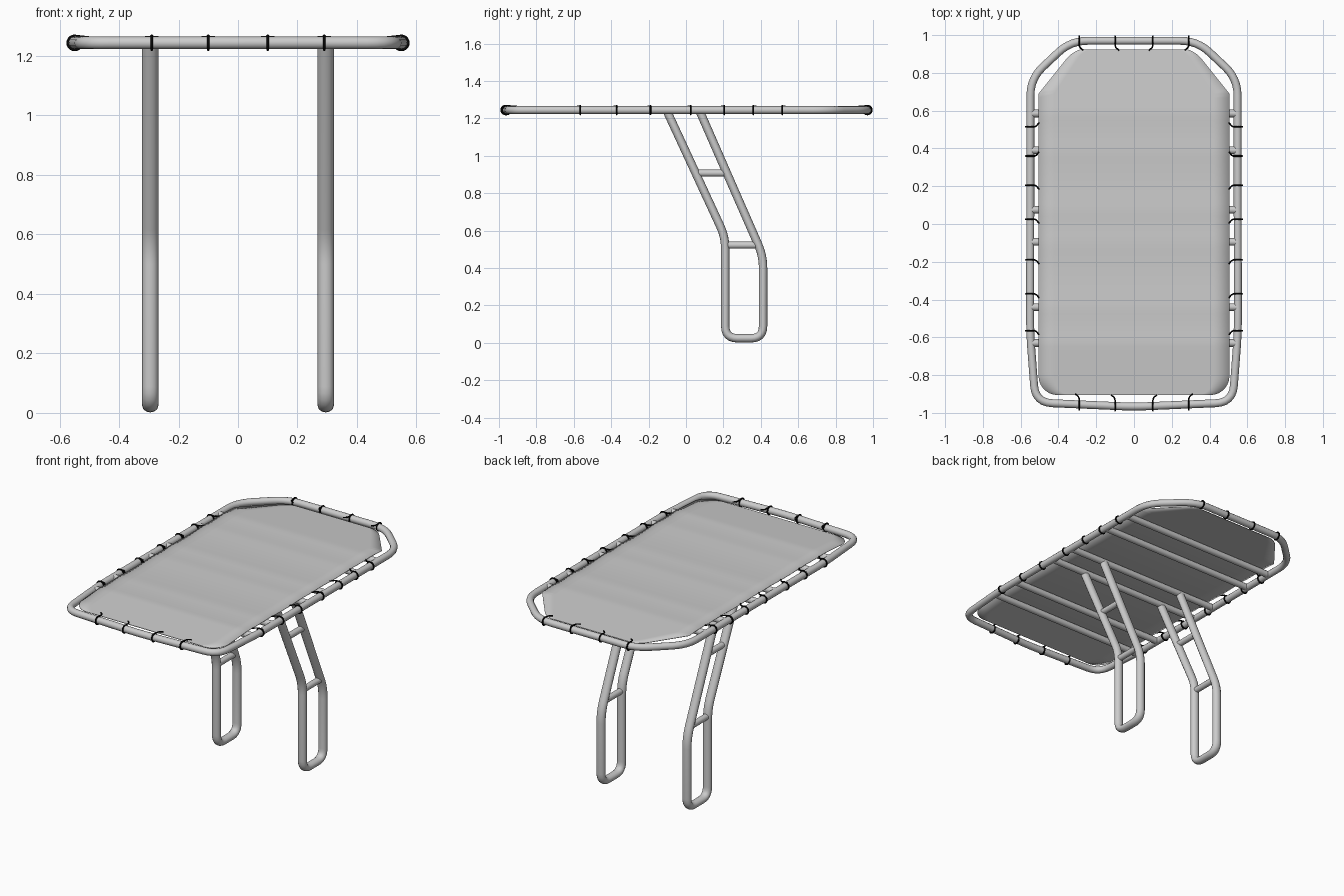
import bpy, bmesh, math
from mathutils import Vector as V

if "Cube" in bpy.data.objects:
    bpy.data.objects.remove(bpy.data.objects["Cube"])


def material(name, c):
    m = bpy.data.materials.new(name)
    m.diffuse_color = (c, c, c, 1)
    m.use_nodes = True
    m.node_tree.nodes["Principled BSDF"].inputs["Base Color"].default_value = m.diffuse_color
    return m


METAL = material("grey metal", 0.6)
CLOTH = material("grey canvas", 0.6)
ROPE = material("black rope", 0.002)
ZF = 1.244  # height of the top frame


def fillet(pts, r, cyclic=False):
    """Round the corners of a polyline."""
    pts, out, n = [V(p) for p in pts], [], len(pts)
    for i, p in enumerate(pts):
        if not cyclic and i in (0, n - 1):
            out.append(p)
            continue
        a, b = pts[i - 1] - p, pts[(i + 1) % n] - p
        a = p + a.normalized() * min(r, a.length * 0.45)
        b = p + b.normalized() * min(r, b.length * 0.45)
        for k in range(7):
            t = k / 6
            out.append(a * (1 - t) ** 2 + p * 2 * t * (1 - t) + b * t * t)
    return out


def tube(name, paths, r, mat, cyclic=False, sx=1.0, dx=0.0, res=4):
    """Sweep a round section along one or more paths; sx widens, dx shifts in x."""
    cu = bpy.data.curves.new(name, 'CURVE')
    cu.dimensions = '3D'
    cu.bevel_depth, cu.bevel_resolution, cu.use_fill_caps = r, res, True
    for path in paths:
        s = cu.splines.new('POLY')
        s.points.add(len(path) - 1)
        for q, p in zip(s.points, path):
            q.co = (*p, 1)
        s.use_cyclic_u = cyclic
        s.use_smooth = True
    tmp = bpy.data.objects.new(name + "_path", cu)
    bpy.context.collection.objects.link(tmp)
    dg = bpy.context.evaluated_depsgraph_get()
    me = bpy.data.meshes.new_from_object(tmp.evaluated_get(dg))
    bpy.data.objects.remove(tmp)
    for v in me.vertices:
        v.co.x = v.co.x * sx + dx
    me.materials.clear()
    me.materials.append(mat)
    ob = bpy.data.objects.new(name, me)
    bpy.context.collection.objects.link(ob)
    return ob


# Top frame: one closed bent tube
half = [(0.335, 0.97), (0.548, 0.77), (0.55, -0.58), (0.522, -0.945)]
outline = [(x, y, ZF) for x, y in half] + [(0, -0.968, ZF)]
outline += [(-x, y, ZF) for x, y in reversed(half)]
tube("top_frame", [fillet(outline, 0.09, True)], 0.021, METAL, True)

# Cross bars under the canvas
BARS = [-0.63, -0.44, -0.095, 0.075, 0.39, 0.585]
for i, y in enumerate(BARS):
    tube(f"cross_bar_{i + 1}", [[(-0.545, y, ZF), (0.545, y, ZF)]], 0.02, METAL)

# Leg loops with two rungs each
for side, dx in (("left", -0.295), ("right", 0.295)):
    loop = [(0, -0.1, 1.235), (0, 0.21, 0.565), (0, 0.21, 0.024),
            (0, 0.412, 0.024), (0, 0.412, 0.465), (0, 0.075, 1.235)]
    tube(side + "_leg", [fillet(loop, 0.065)], 0.0225, METAL, sx=1.2, dx=dx)
    rungs = [[(0, 0.06, 0.907), (0, 0.21, 0.907)],
             [(0, 0.225, 0.522), (0, 0.38, 0.522)]]
    tube(side + "_leg_rungs", rungs, 0.019, METAL, dx=dx)


# Canvas sheet: rows of varying half width, drooping past the end bars
Y0, Y1, W, R = -0.905, 0.925, 0.505, 0.10


def half_width(y):
    if y < Y0 + R:
        d = Y0 + R - y
        return W - R + math.sqrt(max(R * R - d * d, 0))
    w = W - max(0, y - 0.69) * 0.8
    if y > Y1 - 0.05:
        d = (y - Y1 + 0.05) / 0.05
        w -= 0.045 * (1 - math.sqrt(max(1 - d * d, 0)))
    return w


def height(y):
    top = 1.266
    if y > BARS[-1]:
        return top - 0.02 * (y - BARS[-1]) / (Y1 - BARS[-1])
    if y < BARS[0]:
        return top - 0.02 * (BARS[0] - y) / (BARS[0] - Y0)
    for a, b in zip(BARS, BARS[1:]):
        if a <= y <= b:
            return top - 0.012 * (b - a) * math.sin(math.pi * (y - a) / (b - a))


bm = bmesh.new()
rows, N, M = [], 90, 12
for i in range(N + 1):
    y = (Y0 + Y1) / 2 - (Y1 - Y0) / 2 * math.cos(math.pi * i / N)
    w = half_width(y)
    rows.append([bm.verts.new((w * (2 * j / M - 1), y, height(y))) for j in range(M + 1)])
for a, b in zip(rows, rows[1:]):
    for j in range(M):
        bm.faces.new((a[j], a[j + 1], b[j + 1], b[j])).smooth = True
me = bpy.data.meshes.new("canvas")
bm.to_mesh(me)
bm.free()
me.materials.append(CLOTH)
canvas = bpy.data.objects.new("canvas", me)
bpy.context.collection.objects.link(canvas)
sol = canvas.modifiers.new("thickness", 'SOLIDIFY')
sol.thickness, sol.offset = 0.003, -1

# Rope lashings: a ring round the frame and a hooked tail onto the canvas
rings, tails = [], []


def lash(c, out, along, gap):
    c, out, along, up = V((*c, ZF)), V((*out, 0)), V((*along, 0)), V((0, 0, 1))
    rings.append([c + out * 0.0235 * math.cos(t) + up * 0.0235 * math.sin(t)
                  for t in (k * math.tau / 20 for k in range(20))])
    tails.append(fillet([c + up * 0.0235, c - out * (gap - 0.012) + up * 0.02,
                         c - out * (gap + 0.004) + along * 0.022 + up * 0.019], 0.02))


for s in (-1, 1):
    for y in (0.515, 0.36, 0.205, 0.025, -0.19, -0.37, -0.565):
        lash((s * 0.549, y), (s, 0), (0, 1 if y > 0.3 else -1), 0.042)
    for x in (0.1, 0.29):
        lash((s * x, 0.97), (0, 1), (-s, 0), 0.046)
        lash((s * x, -0.968 + x * 0.03), (0, -1), (s, 0), 0.056)
tube("rope_rings", rings, 0.0045, ROPE, True, res=2)
tube("rope_tails", tails, 0.004, ROPE, res=2)
